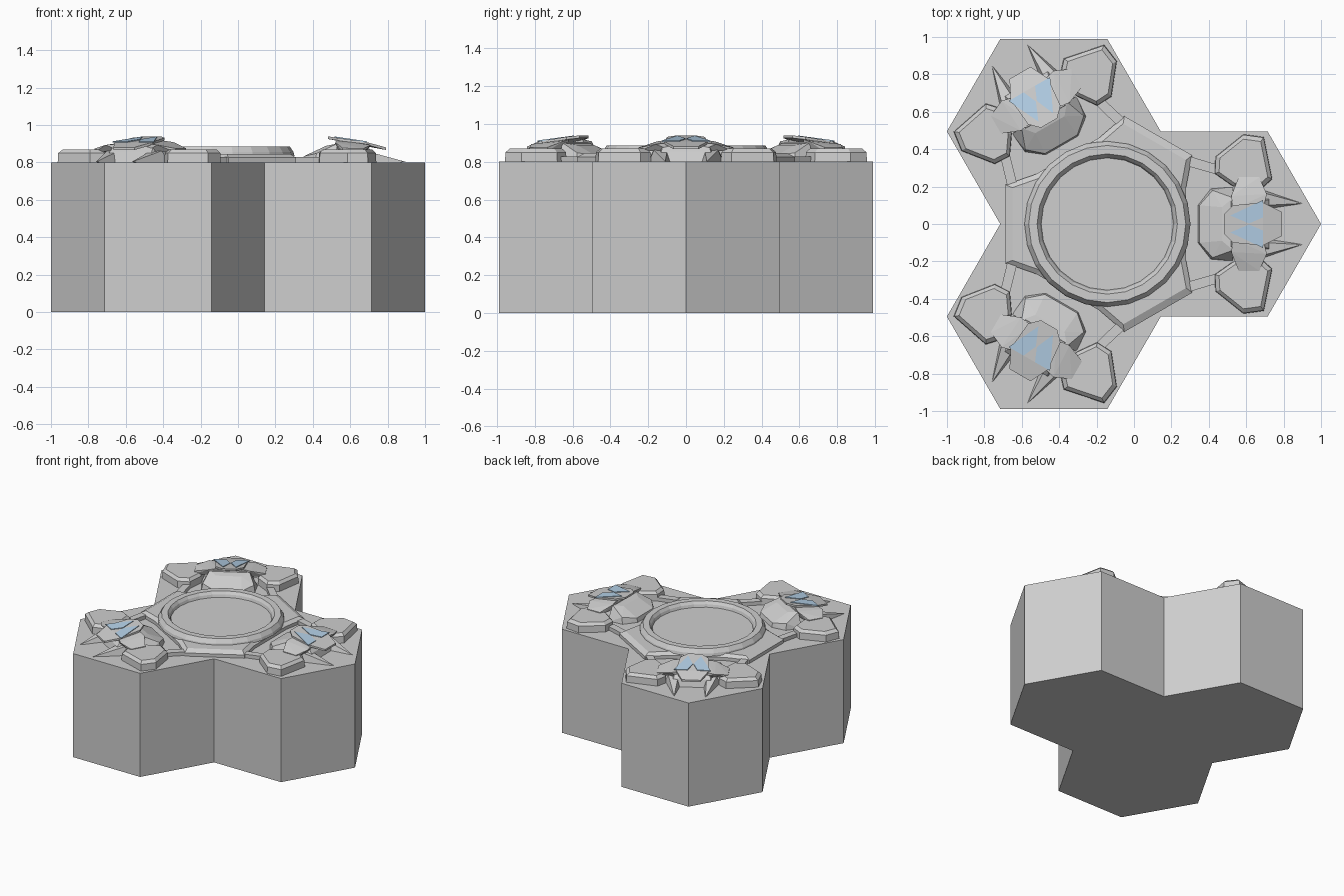
import bpy, bmesh
from math import cos, sin, pi, radians
from mathutils import Vector, Matrix

cube = bpy.data.objects.get("Cube")
if cube:
    bpy.data.objects.remove(cube, do_unlink=True)

CENTRE = Vector((-0.143, 0, 0))   # axis of the threefold symmetry
DECK = 0.8                        # height of the tile top
SUNK = DECK - 0.01                # parts sit slightly into the tile


def material(name, rgb):
    mat = bpy.data.materials.new(name)
    mat.use_nodes = True
    mat.diffuse_color = (*rgb, 1)
    mat.node_tree.nodes["Principled BSDF"].inputs["Base Color"].default_value = (*rgb, 1)
    return mat


GREY = material("light_grey", (0.62, 0.62, 0.62))
BLUE = material("pale_blue", (0.46, 0.64, 0.81))


def finish(name, bm, mat):
    bmesh.ops.recalc_face_normals(bm, faces=bm.faces)
    mesh = bpy.data.meshes.new(name)
    bm.to_mesh(mesh)
    bm.free()
    mesh.materials.append(mat)
    obj = bpy.data.objects.new(name, mesh)
    bpy.context.collection.objects.link(obj)
    return obj


def loft(bm, rings, closed=False):
    """Join equal rings of points; cap the ends unless the rings form a loop."""
    loops = [[bm.verts.new(p) for p in ring] for ring in rings]
    pairs = list(zip(loops, loops[1:]))
    if closed:
        pairs.append((loops[-1], loops[0]))
    else:
        bm.faces.new(loops[0])
        bm.faces.new(loops[-1])
    n = len(loops[0])
    for a, b in pairs:
        for i in range(n):
            j = (i + 1) % n
            bm.faces.new((a[i], a[j], b[j], b[i]))


def flat(points, z, scale=1.0):
    mid = sum((Vector(p) for p in points), Vector((0, 0))) / len(points)
    return [(*(mid + (Vector(p) - mid) * scale), z) for p in points]


def on_arms(name, rings=None, hull=None, mirror=False, mat=GREY):
    """Repeat a part on the three arms, optionally on both sides of each."""
    bm = bmesh.new()
    for turn in range(3):
        spin = Matrix.Translation(CENTRE) @ Matrix.Rotation(turn * 2 * pi / 3, 4, 'Z') \
            @ Matrix.Translation(-CENTRE)
        for side in ((1, -1) if mirror else (1,)):
            place = lambda p: spin @ Vector((p[0], p[1] * side, p[2]))
            if rings:
                loft(bm, [[place(p) for p in ring] for ring in rings])
            else:
                verts = [bm.verts.new(place(p)) for p in hull]
                out = bmesh.ops.convex_hull(bm, input=verts)
                spare = {v for v in out["geom_interior"] if isinstance(v, bmesh.types.BMVert)}
                bmesh.ops.delete(bm, geom=list(spare), context='VERTS')
    bmesh.ops.dissolve_limit(bm, angle_limit=radians(1), verts=bm.verts, edges=bm.edges)
    return finish(name, bm, mat)


def both(points):
    return points + [(x, -y, z) for x, y, z in points]


def polar(r, degrees):
    a = radians(degrees)
    return (CENTRE.x + r * cos(a), r * sin(a))


# Tile: three hexagons joined into one block
outline = []
for turn in range(3):
    for r, a in ((0.99, -30), (1.143, 0), (0.99, 30), (0.572, 60)):
        outline.append(polar(r, a + 120 * turn))
bm = bmesh.new()
loft(bm, [flat(outline, 0), flat(outline, DECK)])
finish("tile_block", bm, GREY)

# Central plate with three blunt lobes and a chamfered edge
lobes = []
for turn in range(3):
    for r, a in ((0.465, 25), (0.584, 39), (0.584, 81), (0.465, 95)):
        lobes.append(polar(r, a + 120 * turn))
bm = bmesh.new()
loft(bm, [flat(lobes, SUNK), flat(lobes, 0.825), flat(lobes, 0.845, 0.93)])
finish("central_plate", bm, GREY)

# Raised rim around the landing circle
profile = [(0.445, 0.835), (0.44, 0.855), (0.42, 0.885), (0.375, 0.885),
           (0.36, 0.865), (0.35, 0.835)]
bm = bmesh.new()
loft(bm, [[(*polar(r, i * 15), z) for i in range(24)] for r, z in profile], closed=True)
finish("landing_rim", bm, GREY)

# Foot pads either side of each arm
pad = [(0.43, 0.27), (0.435, 0.36), (0.585, 0.48), (0.695, 0.465),
       (0.74, 0.24), (0.68, 0.185), (0.53, 0.2)]
on_arms("foot_pads", rings=[flat(pad, SUNK), flat(pad, 0.85, 0.98), flat(pad, 0.87, 0.84)],
        mirror=True)

# Struts from the central plate to the pads
on_arms("struts", hull=[(x, y, z) for x, y in
        ((0.25, 0.32), (0.27, 0.37), (0.46, 0.26), (0.47, 0.31))
        for z in (SUNK, 0.828)], mirror=True)

# Sloping apron at the inner side of each arm
on_arms("aprons", hull=both([(0.34, 0.1, SUNK), (0.35, 0.1, 0.832), (0.41, 0.19, SUNK),
        (0.42, 0.18, 0.848), (0.53, 0.2, SUNK), (0.53, 0.14, 0.9), (0.47, 0.09, 0.888)]))

# Core body under the visor
on_arms("bodies", hull=both([(0.49, 0.17, SUNK), (0.74, 0.16, SUNK), (0.52, 0.12, 0.905),
        (0.68, 0.12, 0.895), (0.72, 0.13, 0.855)]))

# Shoulders bridging the body and the pads
on_arms("shoulders", hull=[(0.53, 0.08, 0.918), (0.69, 0.08, 0.9), (0.52, 0.15, 0.908),
        (0.71, 0.16, 0.893), (0.56, 0.25, 0.876), (0.67, 0.25, 0.874), (0.56, 0.25, 0.855),
        (0.67, 0.25, 0.855), (0.53, 0.08, 0.86), (0.69, 0.08, 0.86)], mirror=True)

# Pointed fins running to the outer corner
on_arms("fins", hull=[(0.64, 0.2, SUNK), (0.66, 0.07, SUNK), (0.9, 0.11, 0.802),
        (0.68, 0.17, 0.862), (0.7, 0.1, 0.855)], mirror=True)


# Tilted visor plate on top
def tilt(x, lift=0.0):
    return 0.936 - 0.15 * (x - 0.5) - max(0, x - 0.69) * 0.12 + lift


visor = [(0.48, 0.05), (0.53, 0.1), (0.69, 0.115), (0.79, 0.065)]
on_arms("visors", hull=both([(x, y, tilt(x, d)) for x, y in visor for d in (-0.014, 0)]))

# Pale blue panes on the visor
pane = [(0.515, 0.045), (0.69, 0.128), (0.69, 0.035), (0.615, 0.003)]
on_arms("visor_panes", rings=[[(x, y, tilt(x, d)) for x, y in pane] for d in (-0.002, 0.005)],
        mirror=True, mat=BLUE)
